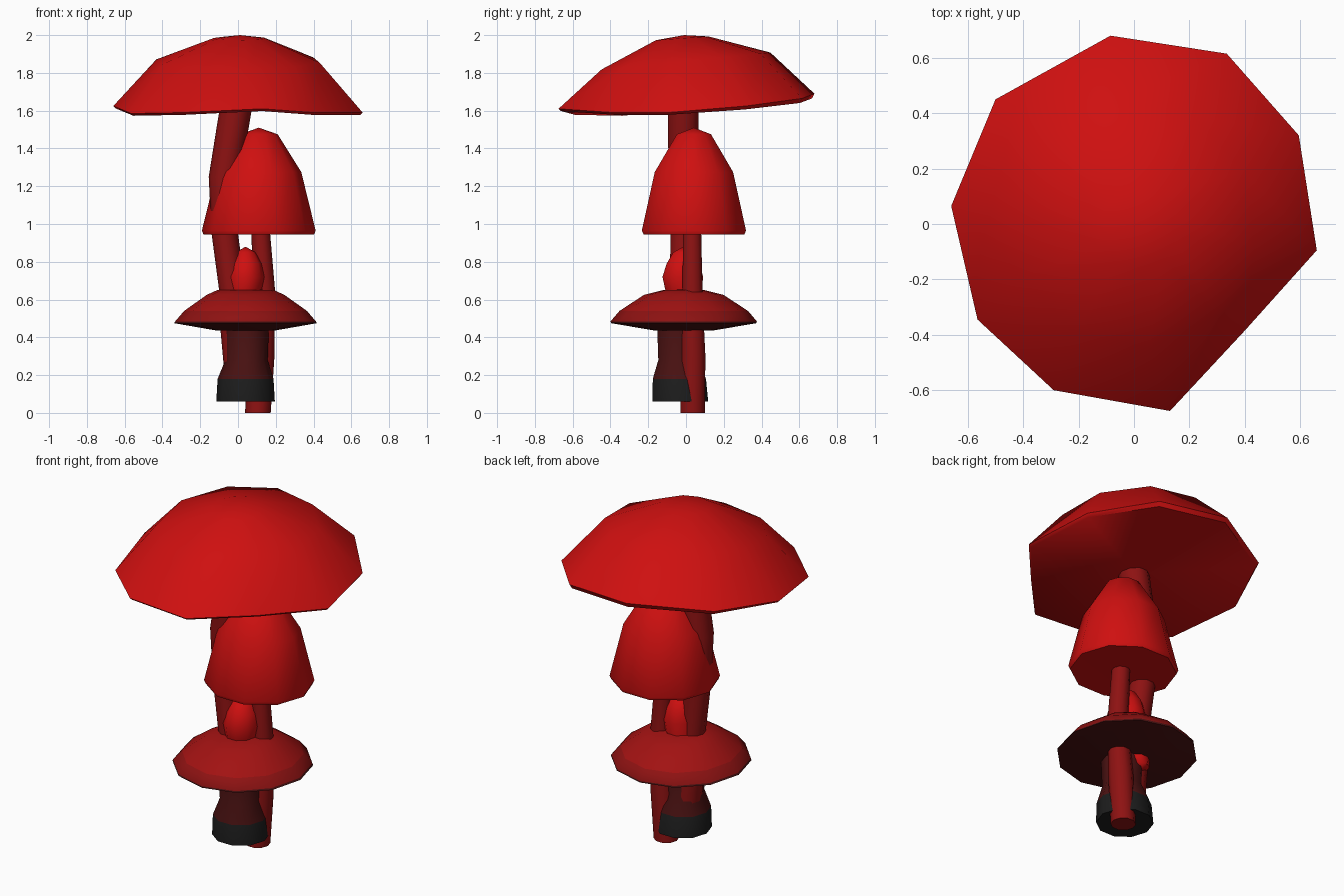
import bpy, bmesh, math
from mathutils import Vector

if "Cube" in bpy.data.objects:
    bpy.data.objects.remove(bpy.data.objects["Cube"])


def material(name, rgb):
    m = bpy.data.materials.new(name)
    m.diffuse_color = (*rgb, 1)
    m.use_nodes = True
    m.node_tree.nodes["Principled BSDF"].inputs["Base Color"].default_value = m.diffuse_color
    return m


RED = material("red", (0.62, 0.005, 0.005))
STEM = material("stem_red", (0.27, 0.006, 0.006))
DULL = material("dull_red", (0.36, 0.006, 0.006))
DARK = material("dark_red", (0.07, 0.006, 0.006))
BLACK = material("black", (0.012, 0.012, 0.012))


def loft(name, rings, bottom, top, mats, angle=55):
    """Skin rings from bottom to top; close with poles. mats: one per band."""
    bm = bmesh.new()
    loops = [[bm.verts.new(p) for p in r] for r in rings]
    n = len(rings[0])
    used = list(dict.fromkeys(mats))
    band = lambda i: used.index(mats[min(i, len(mats) - 1)])
    lo, hi = bm.verts.new(bottom), bm.verts.new(top)
    for i in range(n):
        j = (i + 1) % n
        bm.faces.new((lo, loops[0][j], loops[0][i])).material_index = band(0)
        for k in range(len(loops) - 1):
            a, b = loops[k], loops[k + 1]
            bm.faces.new((a[i], a[j], b[j], b[i])).material_index = band(k + 1)
        bm.faces.new((hi, loops[-1][i], loops[-1][j])).material_index = band(len(loops))
    bmesh.ops.recalc_face_normals(bm, faces=bm.faces)
    me = bpy.data.meshes.new(name)
    bm.to_mesh(me)
    bm.free()
    for m in used:
        me.materials.append(m)
    ob = bpy.data.objects.new(name, me)
    bpy.context.collection.objects.link(ob)
    bpy.ops.object.select_all(action='DESELECT')
    ob.select_set(True)
    bpy.context.view_layer.objects.active = ob
    bpy.ops.object.shade_smooth_by_angle(angle=math.radians(angle))
    return ob


def ring(x, y, z, rx, ry=None, n=10, turn=0.0):
    ry = ry or rx
    return [Vector((x + rx * math.cos(turn + 2 * math.pi * i / n),
                    y + ry * math.sin(turn + 2 * math.pi * i / n), z)) for i in range(n)]


def stem(name, path, mats):
    """path: (x, y, z, radius) from bottom to top."""
    return loft(name, [ring(x, y, z, r) for x, y, z, r in path],
                path[0][:3], path[-1][:3], mats)


# Large tilted cap with an uneven ten-sided rim
rim = [Vector(p) for p in [
    (-.085, .68, 1.69), (-.5, .45, 1.665), (-.66, .065, 1.625), (-.565, -.345, 1.585),
    (-.29, -.6, 1.59), (.13, -.675, 1.61), (.4, -.385, 1.59), (.66, -.095, 1.59),
    (.595, .32, 1.625), (.335, .615, 1.665)]]
lip = [Vector((p.x * .98, p.y * .98, p.z - .012 - max(p.y, 0) * .02)) for p in rim]
angles = [math.radians(97 + 36 * i) for i in range(10)]
middle = [Vector((.44 * math.cos(a), .45 * math.sin(a), 1.863 + .1 * .45 * math.sin(a)))
          for a in angles]
crown = [Vector((.01 + .14 * math.cos(a), -.02 + .14 * math.sin(a), 1.983 + .01 * math.sin(a)))
         for a in angles]
loft("large_cap", [lip, rim, middle, crown], (0, 0, 1.61), (.01, -.01, 2.0), [RED])

# Stem of the large cap, bending left and back
stem("large_stem", [(.02, -.02, .08, .08), (-.015, -.02, .44, .078), (-.03, -.02, .65, .07),
                    (-.07, -.015, .95, .07), (-.075, -.015, 1.25, .08),
                    (-.03, -.015, 1.5, .085), (-.005, -.015, 1.65, .085)], [STEM])

# Bell-shaped cap and its slim stem
cx, cy = .11, .042
loft("bell_cap", [ring(cx, cy, .945, .293, .28), ring(cx, cy, .965, .301, .29),
                  ring(cx, cy, 1.275, .225, .218), ring(cx, cy, 1.475, .1, .095)],
     (cx, cy, .95), (cx, cy, 1.51), [RED])
stem("bell_stem", [(.105, .035, 0, .068), (.125, .038, .3, .068), (.135, .036, .5, .06),
                   (.14, .034, .65, .056), (.12, .033, .95, .05), (.115, .035, 1.0, .05)], [STEM])

# Flat low cap
cx, cy = .04, -.012
loft("low_cap", [ring(cx, cy, .437, .16, n=12), ring(cx, cy, .475, .378, .385, 12),
                 ring(cx, cy, .485, .372, .387, 12), ring(cx, cy, .54, .325, .34, 12),
                 ring(cx, cy, .625, .205, .21, 12), ring(cx, cy, .65, .15, .11, 12)],
     (cx, cy, .437), (cx, cy, .655), [DARK, DARK, DARK, STEM, DULL, DULL, DULL])

# Thick dark stem with a flared foot
stem("low_stem", [(.04, -.03, .06, .155), (.04, -.035, .18, .148), (.045, -.04, .28, .112),
                  (.045, -.04, .45, .118)], [BLACK, BLACK, DARK, DARK])

# Small egg-shaped bud poking up through the low cap
loft("small_bud", [ring(-.005, .045, .39, .05), ring(.01, .025, .45, .075),
                   ring(.035, -.012, .64, .09, .1), ring(.04, -.017, .72, .1, .113),
                   ring(.04, -.015, .79, .085, .092), ring(.04, -.015, .85, .052, .055)],
     (-.008, .05, .365), (.04, -.015, .88), [RED])
